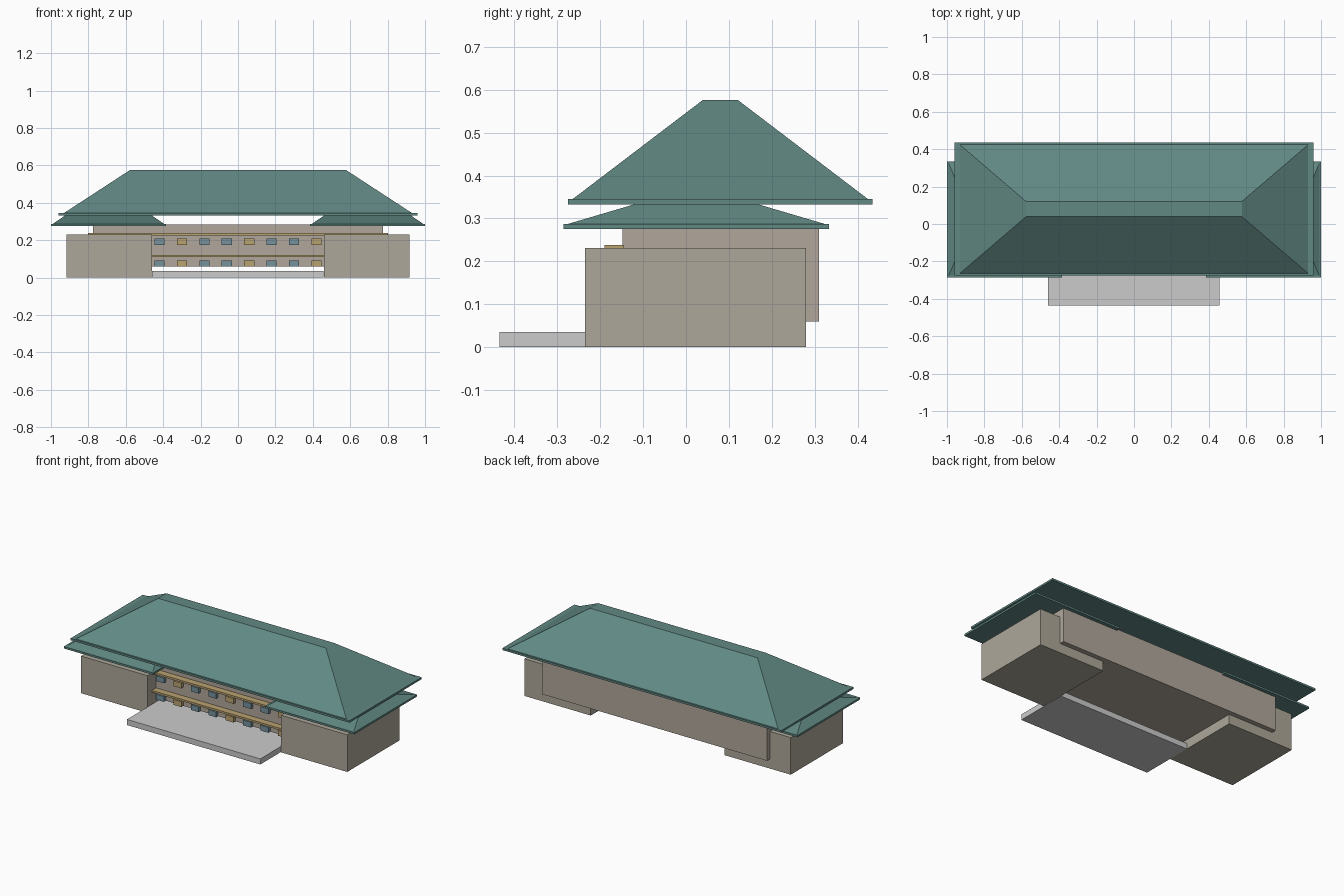
import bpy

if "Cube" in bpy.data.objects:
    bpy.data.objects.remove(bpy.data.objects["Cube"])


def material(name, rgb):
    m = bpy.data.materials.new(name)
    m.diffuse_color = (*rgb, 1)
    m.use_nodes = True
    m.node_tree.nodes["Principled BSDF"].inputs["Base Color"].default_value = m.diffuse_color
    return m


STONE = material("stone", (0.42, 0.39, 0.32))
WALL = material("plaster", (0.44, 0.39, 0.33))
ROOF = material("green_tile", (0.12, 0.25, 0.23))
WOOD = material("ochre_wood", (0.48, 0.36, 0.16))
GLASS = material("blue_glass", (0.18, 0.29, 0.34))


def frustum(name, low, high, mat=None):
    """Solid between two rectangles (x0, x1, y0, y1, z)."""
    verts = []
    for x0, x1, y0, y1, z in (low, high):
        verts += [(x0, y0, z), (x1, y0, z), (x1, y1, z), (x0, y1, z)]
    faces = [(3, 2, 1, 0), (4, 5, 6, 7)]
    faces += [(i, (i + 1) % 4, (i + 1) % 4 + 4, i + 4) for i in range(4)]
    mesh = bpy.data.meshes.new(name)
    mesh.from_pydata(verts, [], faces)
    if mat:
        mesh.materials.append(mat)
    ob = bpy.data.objects.new(name, mesh)
    bpy.context.collection.objects.link(ob)
    return ob


def box(name, x0, x1, y0, y1, z0, z1, mat=None):
    return frustum(name, (x0, x1, y0, y1, z0), (x0, x1, y0, y1, z1), mat)


def hip_roof(name, cx, cy, hx, hy, z, height):
    """Thin eave slab with a truncated hip roof on top."""
    eave = 0.012
    box(name + "_eave", cx - hx, cx + hx, cy - hy, cy + hy, z, z + eave, ROOF)
    bx, by = hx * 0.97, hy * 0.97
    tx, ty = hx * 0.601, hy * 0.115
    frustum(name + "_hip",
            (cx - bx, cx + bx, cy - by, cy + by, z + eave),
            (cx - tx, cx + tx, cy - ty, cy + ty, z + eave + height), ROOF)


# Central hall and front terrace
box("main_hall", -0.775, 0.775, -0.148, 0.31, 0.06, 0.285, WALL)
box("front_terrace", -0.46, 0.458, -0.435, -0.088, 0, 0.035)

# Side wings with their lower roofs
for side, s in (("left", -1), ("right", 1)):
    xs = sorted((s * 0.46, s * 0.917))
    box(side + "_wing", xs[0], xs[1], -0.235, 0.28, 0, 0.231, STONE)
    hip_roof(side + "_wing_roof", s * 0.6925, 0.024, 0.3075, 0.309, 0.275, 0.078)

# Main roof
hip_roof("main_roof", 0, 0.08, 0.96, 0.355, 0.333, 0.231)

# Timber ledges across the facade, and window blocks under each
for row, (ledge_z, win_z) in enumerate(((0.11, 0.06), (0.226, 0.176))):
    box(f"ledge_{row}", -0.803, 0.803, -0.19, -0.144, ledge_z, ledge_z + 0.012, WOOD)
    for i in range(8):
        x = -0.42 + 0.12 * i
        mat = WOOD if i % 3 == 1 else GLASS
        box(f"window_{row}_{i}", x - 0.027, x + 0.027, -0.168, -0.146,
            win_z, win_z + 0.033, mat)
